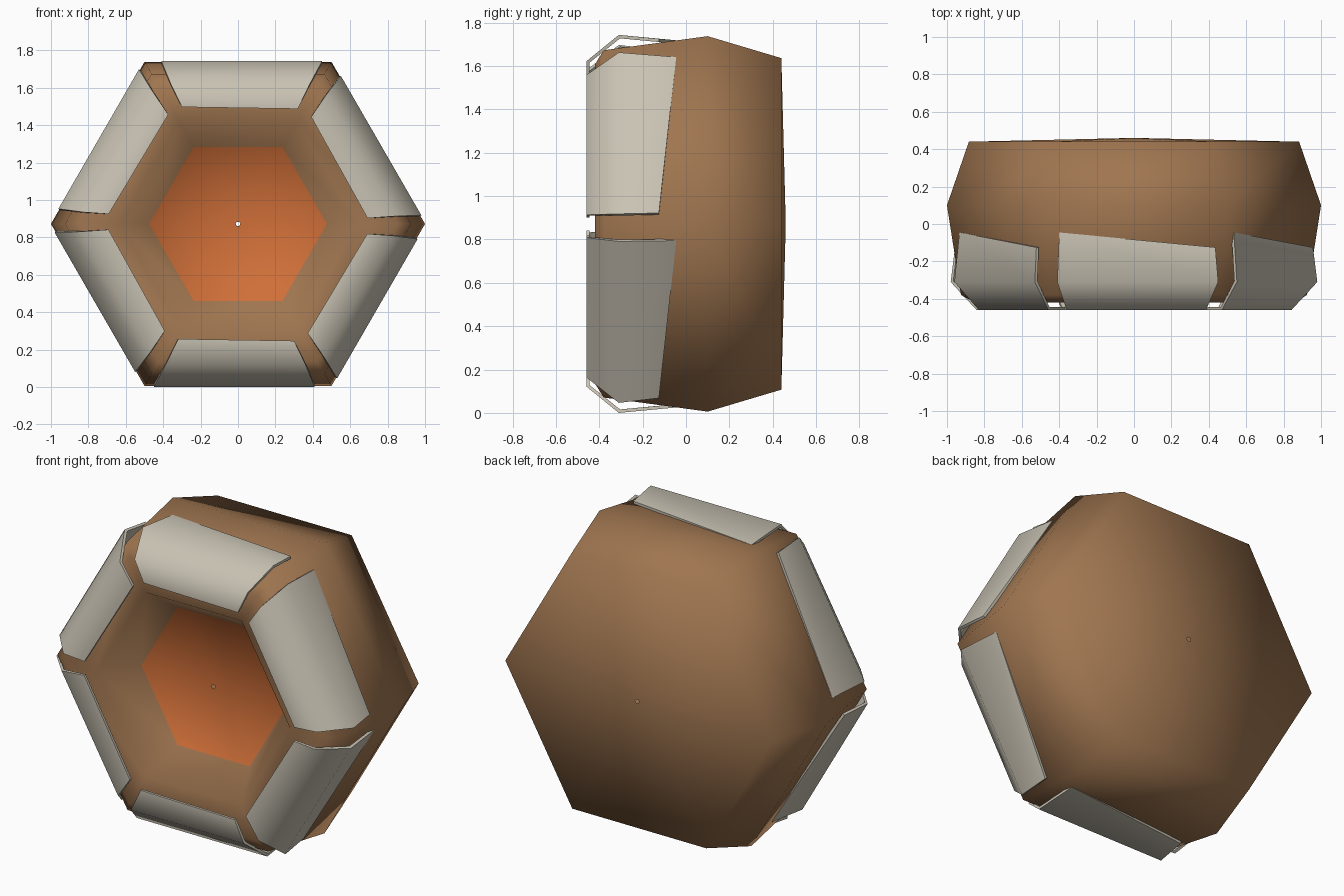
import bpy, bmesh, math
from mathutils import Matrix, Vector

cube = bpy.data.objects.get("Cube")
if cube:
    bpy.data.objects.remove(cube)

CENTRE = Matrix.Translation((0, 0, 0.872))


def material(name, colour):
    mat = bpy.data.materials.new(name)
    mat.use_nodes = True
    mat.diffuse_color = (*colour, 1)
    mat.node_tree.nodes["Principled BSDF"].inputs["Base Color"].default_value = (*colour, 1)
    return mat


brown = material("warm brown", (0.35, 0.18, 0.08))
orange = material("burnt orange", (0.63, 0.16, 0.04))
grey = material("pale stone grey", (0.58, 0.54, 0.45))


def finish(bm, name, mats):
    mesh = bpy.data.meshes.new(name)
    bm.to_mesh(mesh)
    bm.free()
    for mat in mats:
        mesh.materials.append(mat)
    obj = bpy.data.objects.new(name, mesh)
    bpy.context.collection.objects.link(obj)
    return obj


# Six-sided shell: (radius, y) profile from the back hole round to the front hole
profile = [(0.013, 0.46), (0.883, 0.44), (1.0, 0.1), (0.925, -0.38),
           (0.85, -0.42), (0.635, -0.42), (0.475, -0.23), (0.013, -0.23)]
bm = bmesh.new()
rings = []
for radius, y in profile:
    angles = [math.radians(60 * i) for i in range(6)]
    rings.append([bm.verts.new((radius * math.cos(a), y, radius * math.sin(a))) for a in angles])
for n, (a, b) in enumerate(zip(rings, rings[1:])):
    for i in range(6):
        j = (i + 1) % 6
        face = bm.faces.new((a[i], a[j], b[j], b[i]))
        face.smooth = True
        # The recessed floor is the last band of the profile
        face.material_index = 1 if n == len(rings) - 2 else 0
bm.transform(CENTRE)
finish(bm, "hexagonal_shell", [brown, orange])

# Folded rim plate: (along edge, y, distance from axis) at each slanted end
left_end = [(-0.40, -0.045, 0.847), (-0.41, -0.31, 0.872), (-0.36, -0.46, 0.75), (-0.30, -0.46, 0.625)]
right_end = [(0.435, -0.125, 0.854), (0.45, -0.31, 0.872), (0.385, -0.46, 0.75), (0.32, -0.46, 0.615)]
inward = [Vector((0, 0, -0.015)), Vector((0, 0.006, -0.016)),
          Vector((0, 0.015, -0.006)), Vector((0, 0.015, 0))]


def rim_plate(index):
    bm = bmesh.new()
    ends = []
    for end in (left_end, right_end):
        outer = [bm.verts.new(p) for p in end]
        inner = [bm.verts.new(Vector(p) + d) for p, d in zip(end, inward)]
        ends.append(outer + inner[::-1])
        for i in range(3):
            bm.faces.new((outer[i], outer[i + 1], inner[i + 1], inner[i]))
    a, b = ends
    for i in range(len(a)):
        j = (i + 1) % len(a)
        bm.faces.new((a[i], a[j], b[j], b[i]))
    bmesh.ops.recalc_face_normals(bm, faces=bm.faces[:])
    bm.transform(CENTRE @ Matrix.Rotation(math.radians(60 * index), 4, "Y"))
    obj = finish(bm, f"rim_plate_{index + 1}", [grey])
    bpy.ops.object.select_all(action="DESELECT")
    obj.select_set(True)
    bpy.context.view_layer.objects.active = obj
    bpy.ops.object.shade_smooth_by_angle(angle=math.radians(60))


for k in range(6):
    rim_plate(k)
